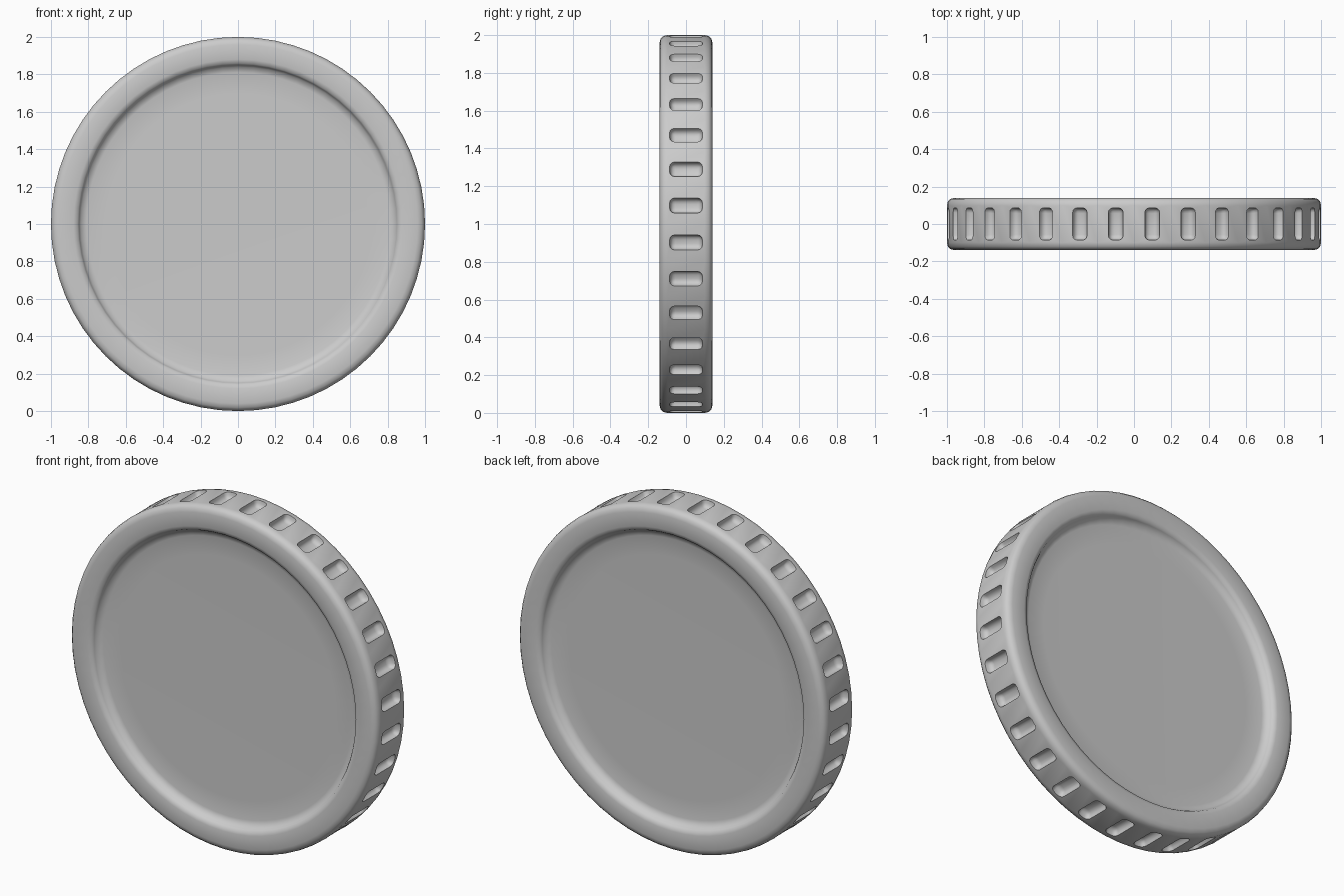
import bpy, bmesh, math
from mathutils import Matrix

if "Cube" in bpy.data.objects:
    bpy.data.objects.remove(bpy.data.objects["Cube"])

SEG, NOTCHES = 64, 32


def make_object(name, bm):
    bmesh.ops.recalc_face_normals(bm, faces=bm.faces)
    mesh = bpy.data.meshes.new(name)
    bm.to_mesh(mesh)
    bm.free()
    ob = bpy.data.objects.new(name, mesh)
    bpy.context.collection.objects.link(ob)
    return ob


# Coin body: half profile (radius, depth) mirrored, then spun about the y axis
half = [(0, 0.09), (0.70, 0.09), (0.81, 0.092), (0.84, 0.10), (0.85, 0.12), (0.858, 0.133),
        (0.88, 0.14), (0.96, 0.14), (0.982, 0.134), (0.995, 0.12), (1.0, 0.10)]
profile = half + [(r, -y) for r, y in reversed(half)]
bm = bmesh.new()
verts = [bm.verts.new((r, y, 1)) for r, y in profile]
edges = [bm.edges.new(p) for p in zip(verts, verts[1:])]
bmesh.ops.spin(bm, geom=verts + edges, cent=(0, 0, 1), axis=(0, 1, 0),
               angle=math.tau, steps=SEG, use_duplicate=False)
bmesh.ops.remove_doubles(bm, verts=bm.verts, dist=1e-4)
coin = make_object("coin", bm)

# Notch cutters: rounded, tapered blocks all around the edge
bm = bmesh.new()
for i in range(NOTCHES):
    part = bmesh.new()
    bmesh.ops.create_cube(part, size=1, matrix=Matrix.Diagonal((0.10, 0.19, 0.098, 1)))
    for v in part.verts:
        if v.co.x < 0:
            v.co.y *= 0.85
            v.co.z *= 0.7
    bmesh.ops.bevel(part, geom=part.edges[:], offset=0.024, segments=3,
                    profile=0.5, affect='EDGES')
    turn = Matrix.Rotation((i + 0.5) * math.tau / NOTCHES, 4, 'Y')
    part.transform(Matrix.Translation((0, 0, 1)) @ turn @ Matrix.Translation((1.01, 0, 0)))
    temp = bpy.data.meshes.new("notch_piece")
    part.to_mesh(temp)
    part.free()
    bm.from_mesh(temp)
    bpy.data.meshes.remove(temp)
cutter = make_object("notch_cutter", bm)
cutter.hide_render = True

mod = coin.modifiers.new("edge_notches", 'BOOLEAN')
mod.operation = 'DIFFERENCE'
mod.solver = 'EXACT'
mod.object = cutter
bpy.context.view_layer.objects.active = coin
coin.select_set(True)
cutter.select_set(False)
bpy.ops.object.modifier_apply(modifier=mod.name)
bpy.data.objects.remove(cutter)

bpy.ops.object.shade_smooth_by_angle(angle=math.radians(60))
